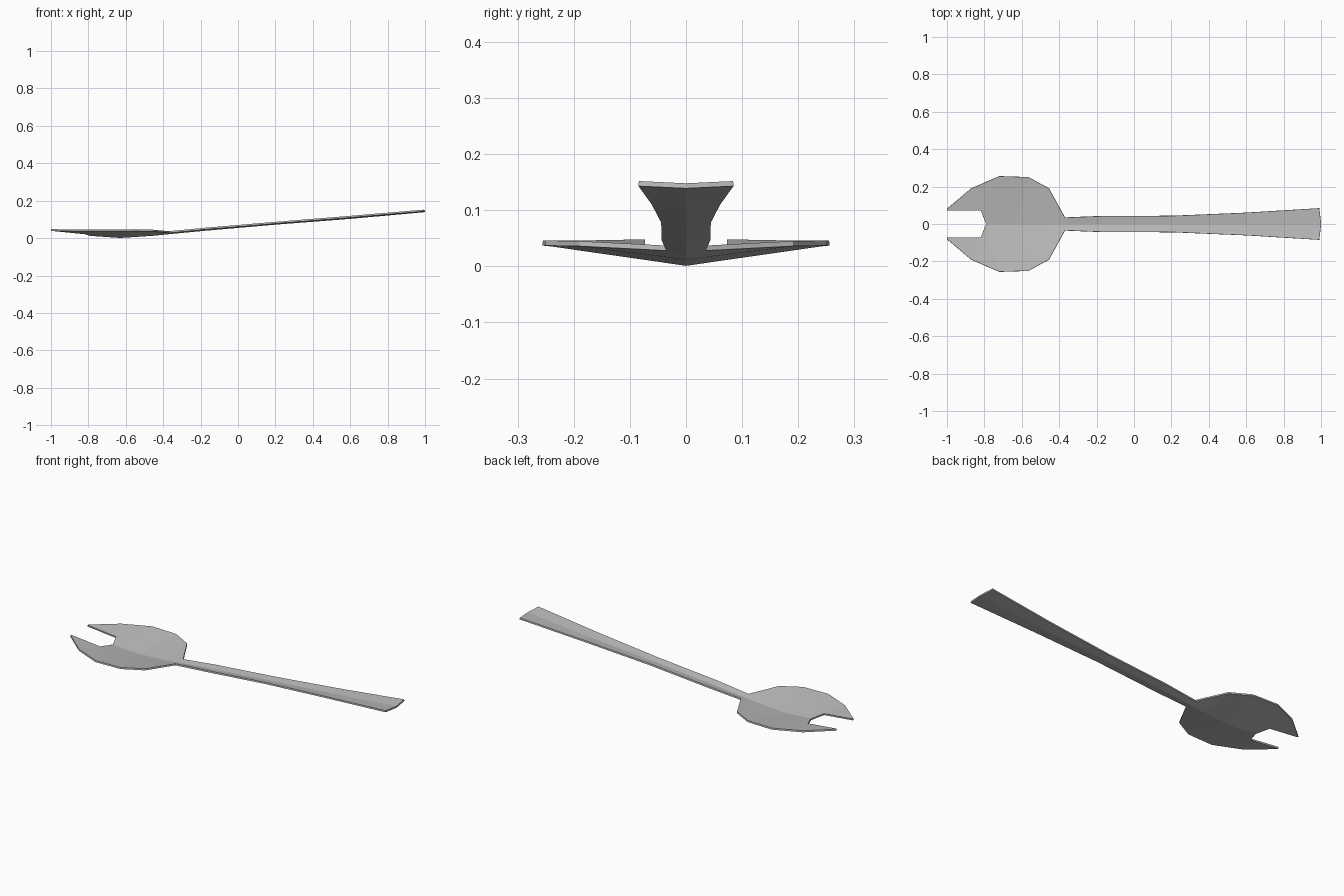
import bpy
import bmesh

cube = bpy.data.objects.get("Cube")
if cube:
    bpy.data.objects.remove(cube)

# Brushed grey metal
metal = bpy.data.materials.new("grey metal")
metal.use_nodes = True
grey = (0.5, 0.5, 0.5, 1)
metal.diffuse_color = grey
metal.node_tree.nodes["Principled BSDF"].inputs["Base Color"].default_value = grey

# Upper surface of one half: outer rim and inner line, paired from tine to handle end
rim = [(-1, 0.08, 0.048), (-0.87, 0.19, 0.046), (-0.72, 0.255, 0.046),
       (-0.565, 0.25, 0.046), (-0.455, 0.19, 0.045), (-0.37, 0.034, 0.037),
       (-0.17, 0.042, 0.056), (0.2, 0.043, 0.087), (0.6, 0.06, 0.119),
       (0.99, 0.084, 0.152)]
inner = [(-1, 0.073, 0.048), (-0.82, 0.073, 0.03), (-0.79, 0, 0.021),
         (-0.63, 0, 0.01), (-0.46, 0, 0.021), (-0.37, 0, 0.03),
         (-0.17, 0, 0.049), (0.2, 0, 0.081), (0.6, 0, 0.112),
         (1, 0, 0.148)]

bm = bmesh.new()
a = [bm.verts.new(p) for p in inner]
b = [bm.verts.new(p) for p in rim]
for i in range(len(a) - 1):
    bm.faces.new((a[i], a[i + 1], b[i + 1], b[i]))
bm.normal_update()
mesh = bpy.data.meshes.new("spork_body")
bm.to_mesh(mesh)
bm.free()
mesh.materials.append(metal)

body = bpy.data.objects.new("spork_body", mesh)
bpy.context.collection.objects.link(body)

# Mirror the half and give the sheet its thickness downward
mirror = body.modifiers.new("mirror", "MIRROR")
mirror.use_axis = (False, True, False)
mirror.use_clip = True
solid = body.modifiers.new("thickness", "SOLIDIFY")
solid.thickness = 0.009
solid.offset = -1
